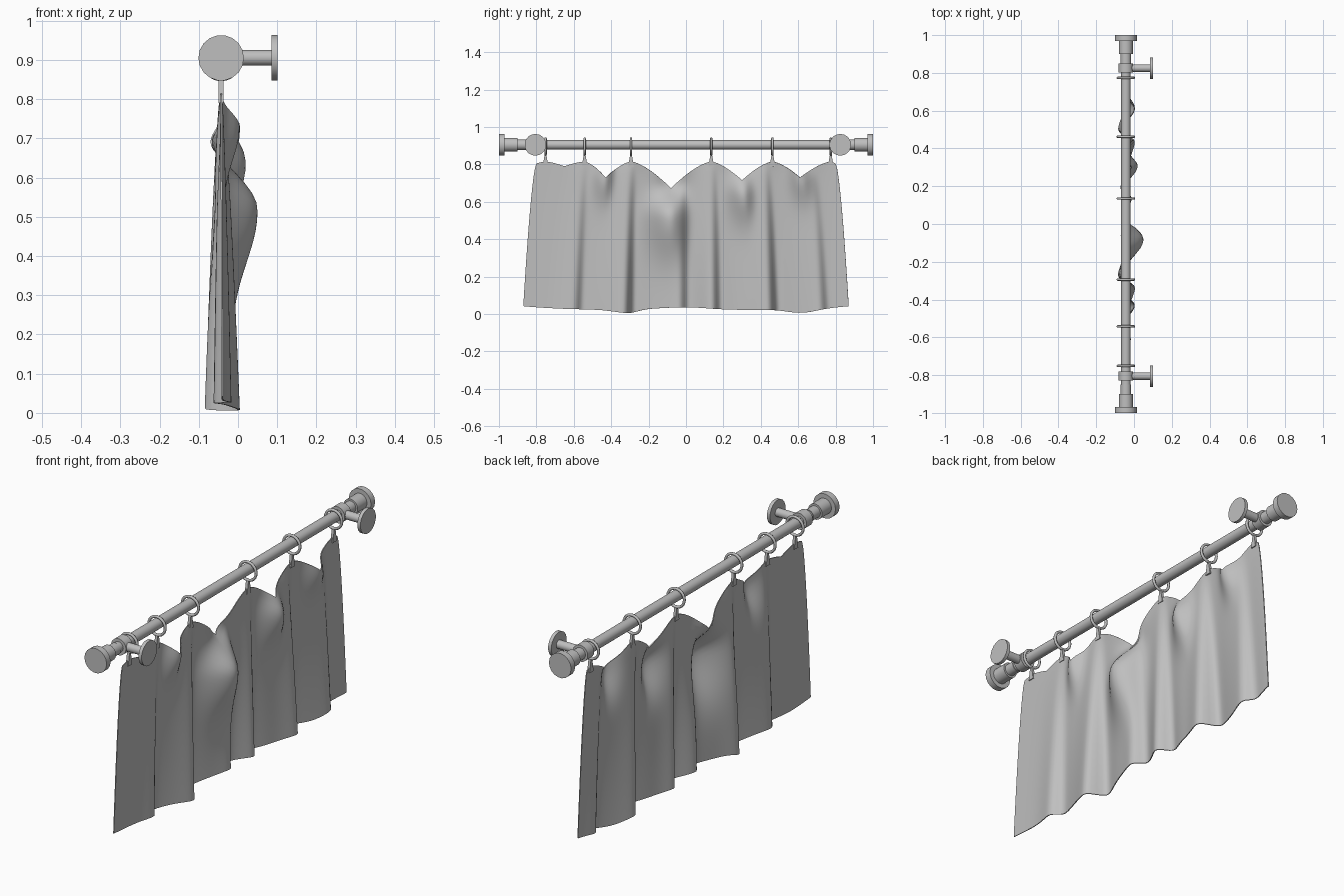
import bpy, bmesh, math
from mathutils import Vector

if "Cube" in bpy.data.objects:
    bpy.data.objects.remove(bpy.data.objects["Cube"])

grey = bpy.data.materials.new("plain grey")
grey.use_nodes = True
GREY = (0.52, 0.52, 0.52, 1)
grey.diffuse_color = GREY
grey.node_tree.nodes["Principled BSDF"].inputs["Base Color"].default_value = GREY

ROD_X, ROD_Z = -0.043, 0.905


def finish(name, bm, angle=40, thickness=0):
    bmesh.ops.recalc_face_normals(bm, faces=bm.faces)
    mesh = bpy.data.meshes.new(name)
    bm.to_mesh(mesh)
    bm.free()
    mesh.materials.append(grey)
    obj = bpy.data.objects.new(name, mesh)
    bpy.context.collection.objects.link(obj)
    bpy.ops.object.select_all(action='DESELECT')
    obj.select_set(True)
    bpy.context.view_layer.objects.active = obj
    if thickness:
        solid = obj.modifiers.new("thickness", 'SOLIDIFY')
        solid.thickness = thickness
        solid.offset = 0
        bpy.ops.object.modifier_apply(modifier=solid.name)
    bpy.ops.object.shade_smooth_by_angle(angle=math.radians(angle))


def lathe(name, profile, axis, origin):
    """Spin (distance along axis, radius) pairs around an axis."""
    bm = bmesh.new()
    turn = Vector((0, 0, 1)).rotation_difference(Vector(axis)).to_matrix()
    rings = []
    for along, radius in profile:
        ring = []
        for i in range(18):
            a = math.tau * i / 18
            p = Vector((radius * math.cos(a), radius * math.sin(a), along))
            ring.append(bm.verts.new(turn @ p + Vector(origin)))
        rings.append(ring)
    for low, high in zip(rings, rings[1:]):
        for i in range(18):
            j = (i + 1) % 18
            bm.faces.new((low[i], low[j], high[j], high[i]))
    bm.faces.new(rings[0])
    bm.faces.new(rings[-1])
    finish(name, bm)


# Rod and its stepped end caps
lathe("rod", [(-0.96, 0.025), (0.96, 0.025)], (0, 1, 0), (ROD_X, 0, ROD_Z))
cap = [(0.85, 0.028), (0.9, 0.028), (0.9, 0.037), (0.97, 0.037),
       (0.97, 0.058), (1, 0.058)]
for side, label in ((1, "left"), (-1, "right")):
    lathe(label + "_end_cap", cap, (0, side, 0), (ROD_X, 0, ROD_Z))

# Wall brackets: collar, arm and round plate
for y, label in ((0.825, "left"), (-0.805, "right")):
    lathe(label + "_collar", [(-0.024, 0.039), (0.024, 0.039)], (0, 1, 0), (ROD_X, y, ROD_Z))
    lathe(label + "_bracket", [(0.02, 0.02), (0.128, 0.02), (0.128, 0.058), (0.144, 0.058)],
          (1, 0, 0), (ROD_X, y, ROD_Z))

# Rings around the rod, each with a tapered clip
RINGS = [-0.751, -0.542, -0.294, 0.135, 0.462, 0.774]
for n, y in enumerate(RINGS, 1):
    bpy.ops.mesh.primitive_torus_add(
        major_radius=0.043, minor_radius=0.0065, major_segments=24, minor_segments=8,
        location=(ROD_X, y, 0.895), rotation=(math.pi / 2, 0, 0))
    ring = bpy.context.object
    ring.name = f"ring_{n}"
    ring.data.materials.append(grey)
    bpy.ops.object.shade_smooth()

    bm = bmesh.new()
    bmesh.ops.create_cube(bm, size=1)
    for v in bm.verts:
        width = 0.03 if v.co.z < 0 else 0.01
        v.co = (ROD_X + v.co.x * 0.013, y + v.co.y * width, 0.82 + v.co.z * 0.06)
    finish(f"clip_{n}", bm)

# Top hem: broad peaks at the rings, sagging to dips between them
HEM = [(-0.8, 0.805), (-0.751, 0.815), (-0.65, 0.79), (-0.542, 0.815), (-0.43, 0.73),
       (-0.294, 0.815), (-0.08, 0.672), (0.135, 0.815), (0.3, 0.715), (0.462, 0.815),
       (0.61, 0.73), (0.774, 0.815), (0.8, 0.805)]
# Pleats that rise and then fold sharply back: position, spread, depth
PLEATS = [(-0.53, 0.09, 0.022), (-0.28, 0.11, 0.043), (-0.01, 0.09, 0.026),
          (0.15, 0.08, 0.032), (0.43, 0.11, 0.042), (0.68, 0.09, 0.022)]
# Swags: position, height, spread left, right, up and down, depth
SWAGS = [(-0.43, 0.73, 0.05, 0.04, 0.1, 0.12, 0.045),
         (0.3, 0.64, 0.07, 0.045, 0.09, 0.14, 0.058),
         (0.61, 0.73, 0.06, 0.045, 0.1, 0.12, 0.046),
         (-0.085, 0.52, 0.1, 0.075, 0.1, 0.2, 0.085),
         (-0.07, 0.69, 0.08, 0.07, 0.05, 0.06, -0.03)]


def bell(d, below, above):
    return math.exp(-(d / (below if d < 0 else above)) ** 2)


def hem_height(y):
    for (y0, z0), (y1, z1) in zip(HEM, HEM[1:]):
        if y <= y1 + 1e-5:
            f = (y - y0) / (y1 - y0)
            drop = f ** 1.5 if z0 > z1 else 1 - (1 - f) ** 1.5
            return z0 + (z1 - z0) * drop
    return HEM[-1][1]


def cloth_point(y, drop):
    """Point on the cloth; drop runs from 0 at the hem to 1 at the bottom."""
    bottom = 0.022 + 0.02 * abs(y / 0.8) ** 4 - 0.018 * bell(y + 0.28, 0.1, 0.06)
    bottom += 0.014 * bell(y, 0.2, 0.15) - 0.02 * bell(y - 0.57, 0.1, 0.1)
    z = hem_height(y) * (1 - drop) + bottom * drop
    x = ROD_X + 0.003 * drop
    for pos, spread, depth in PLEATS:
        d = y - pos
        x -= 1.15 * depth * drop ** 0.7 * math.tanh(d / 0.018) * bell(d, spread, spread)
    for pos, height, left, right, up, down, depth in SWAGS:
        x += depth * bell(y - pos, left, right) * bell(z - height, down, up)
    return Vector((x, y * (1 + 0.0875 * drop ** 0.65), z))


# Cloth panel
bm = bmesh.new()
bmesh.ops.create_grid(bm, x_segments=160, y_segments=28, size=1)
for v in bm.verts:
    v.co = cloth_point(v.co.x * 0.8, (1 - v.co.y) / 2)
finish("curtain", bm, 60, thickness=0.004)
